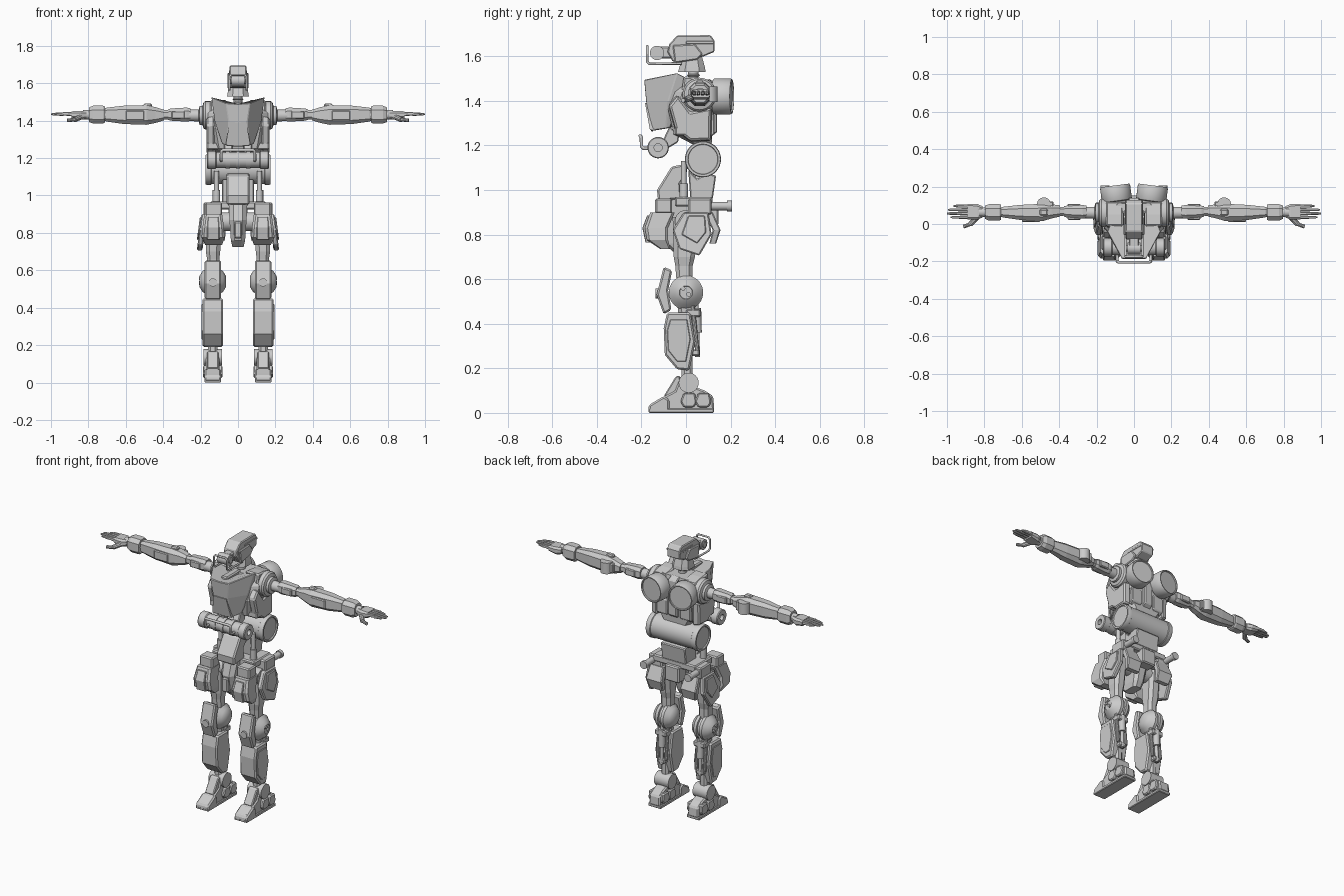
import bpy, bmesh, math
from mathutils import Vector


def finish(bm, name, mirror=False, bevel=0.0, smooth=False):
    bmesh.ops.remove_doubles(bm, verts=bm.verts, dist=1e-5)
    bmesh.ops.recalc_face_normals(bm, faces=bm.faces)
    me = bpy.data.meshes.new(name)
    bm.to_mesh(me)
    bm.free()
    ob = bpy.data.objects.new(name, me)
    bpy.context.collection.objects.link(ob)
    if smooth:
        me.polygons.foreach_set("use_smooth", [True] * len(me.polygons))
        me.set_sharp_from_angle(angle=math.radians(35))
    if bevel:
        b = ob.modifiers.new("bevel", 'BEVEL')
        b.width, b.segments, b.limit_method = bevel, 1, 'ANGLE'
        b.angle_limit = math.radians(40)
    if mirror:
        ob.modifiers.new("mirror", 'MIRROR')
    return ob


def loft(name, rings, mirror=False, bevel=0.0, smooth=False, cap=True):
    bm = bmesh.new()
    vs = [[bm.verts.new(p) for p in r] for r in rings]
    n = len(vs[0])
    for a, b in zip(vs, vs[1:]):
        for i in range(n):
            bm.faces.new((a[i], a[(i + 1) % n], b[(i + 1) % n], b[i]))
    if cap:
        bm.faces.new(vs[0])
        bm.faces.new(vs[-1])
    return finish(bm, name, mirror, bevel, smooth)


# side profile in (y, z) extruded from x0 to x1; the outer face can be inset
def prism(name, prof, x0, x1, mirror=False, bevel=0.005, inset=1.0):
    cy = sum(p[0] for p in prof) / len(prof)
    cz = sum(p[1] for p in prof) / len(prof)
    ring = lambda x, s: [(x, cy + (y - cy) * s, cz + (z - cz) * s) for y, z in prof]
    return loft(name, [ring(x0, 1 if mirror else inset), ring(x1, inset)] if inset == 1 or mirror else
                [ring(x0, inset), ring(x0 * .7, 1), ring(x1 * .7, 1), ring(x1, inset)], mirror, bevel)


# chamfered box sections (h, a0, a1, b0, b1) along x or z
def limb(name, axis, secs, mirror=True, c=0.25, bevel=0.0):
    rings = []
    for h, a0, a1, b0, b1 in secs:
        k = c * min(a1 - a0, b1 - b0)
        pts = [(a0 + k, b0), (a1 - k, b0), (a1, b0 + k), (a1, b1 - k),
               (a1 - k, b1), (a0 + k, b1), (a0, b1 - k), (a0, b0 + k)]
        rings.append([(h, a, b) if axis == 'x' else (a, b, h) for a, b in pts])
    return loft(name, rings, mirror, bevel)


def box(name, x0, x1, y0, y1, z0, z1, mirror=True, bevel=0.007):
    return prism(name, [(y0, z0), (y1, z0), (y1, z1), (y0, z1)], x0, x1, mirror, bevel)


# (radius, height) profile turned about an axis through base
def lathe(name, base, axis, prof, n=32, mirror=True):
    q = Vector(axis).to_track_quat('Z', 'Y')
    base = Vector(base)
    rings = [[base + q @ Vector((r * math.cos(math.tau * i / n), r * math.sin(math.tau * i / n), h))
              for i in range(n)] for r, h in prof]
    return loft(name, rings, mirror, 0, True, cap=prof[0][0] > 0)


def rod(name, a, b, r, mirror=True, n=16):
    d = Vector(b) - Vector(a)
    return lathe(name, a, d, [(0, 0), (r, 0), (r, d.length), (0, d.length)], n, mirror)


def tube(name, pts, r):
    cu = bpy.data.curves.new(name, 'CURVE')
    cu.dimensions, cu.bevel_depth, cu.bevel_resolution, cu.use_fill_caps = '3D', r, 2, True
    s = cu.splines.new('POLY')
    s.points.add(len(pts) - 1)
    for p, co in zip(s.points, pts):
        p.co = (*co, 1)
    bpy.context.collection.objects.link(bpy.data.objects.new(name, cu))


def sym(half):
    return half + [(-x, y, z) for x, y, z in reversed(half) if x > 0]


# head, visor and face guard
prism("head_shell", [(-.075, 1.655), (-.04, 1.693), (.11, 1.695), (.128, 1.67), (.128, 1.62),
                     (.08, 1.6), (-.06, 1.575), (-.083, 1.62)], -.045, .045)
prism("cheek_guard", [(-.05, 1.57), (.05, 1.585), (.075, 1.61), (.04, 1.655), (-.06, 1.65)], .04, .056, True)
box("temple_strip", .044, .049, .0, .125, 1.655, 1.668, bevel=.002)
limb("jaw_collar", 'z', [(1.53, -.058, .058, -.035, .088), (1.55, -.055, .055, -.03, .085),
                         (1.605, -.045, .045, -.015, .07)], False)
box("face_block", -.028, .028, -.125, -.06, 1.59, 1.645, False)
rod("face_sensor", (-.036, -.13, 1.615), (.036, -.13, 1.615), .032, False, 24)
rod("sensor_cap", (.036, -.13, 1.615), (.042, -.13, 1.615), .018)
g = [(.045, -.02, 1.568), (.045, -.165, 1.566), (.045, -.174, 1.575), (.045, -.174, 1.635), (.036, -.174, 1.645)]
tube("face_guard_rail", g + [(-x, y, z) for x, y, z in reversed(g)], .006)
lathe("neck", (0, .033, 1.44), (0, 0, 1), [(0, 0), (.035, 0), (.035, .05), (.024, .055), (.024, .07),
                                           (.029, .075), (.024, .08), (.024, .1), (0, .1)], 20, False)

# torso and chest armour
limb("torso", 'z', [(1.205, -.09, .09, .03, .115), (1.25, -.135, .135, -.055, .118), (1.36, -.16, .16, -.08, .12),
                    (1.44, -.16, .16, -.05, .12), (1.495, -.11, .11, -.02, .11)], False, .2)
loft("chest_plate", [sym(r) for r in (
    [(0, -.155, 1.26), (.06, -.155, 1.265), (.085, -.09, 1.275), (.08, -.07, 1.28), (0, -.06, 1.28)],
    [(0, -.178, 1.39), (.05, -.178, 1.395), (.125, -.08, 1.4), (.12, -.03, 1.4), (0, -.03, 1.4)],
    [(0, -.187, 1.49), (.065, -.187, 1.495), (.143, -.04, 1.527), (.128, 0, 1.505), (0, 0, 1.47)])], bevel=.004)
loft("chest_center_panel", [sym(r) for r in (
    [(0, -.162, 1.27), (.066, -.162, 1.27), (.066, -.14, 1.27), (0, -.14, 1.27)],
    [(0, -.184, 1.39), (.045, -.184, 1.39), (.045, -.16, 1.39), (0, -.16, 1.39)])])
box("throat_guard", -.022, .022, -.14, -.0, 1.46, 1.505, False)
prism("collar_wing", [(-.02, 1.44), (.11, 1.44), (.12, 1.49), (.05, 1.505), (-.01, 1.51)], .06, .15, True, .008)
prism("rib_plate", [(-.08, 1.38), (-.05, 1.27), (.02, 1.215), (.115, 1.22), (.118, 1.37), (.02, 1.35), (-.04, 1.43)],
      .125, .168, True, .008, .93)
box("waist_side_rail", .09, .168, -.05, .06, 1.245, 1.285)
prism("back_spine", [(.1, 1.23), (.14, 1.26), (.14, 1.48), (.1, 1.5)], -.03, .03)
prism("back_panel", [(.1, 1.23), (.128, 1.25), (.128, 1.34), (.1, 1.36)], .045, .12, True)

# paired back drums, splayed slightly outwards
lathe("back_thruster", (.088, .1, 1.42), (.13, 1, 0),
      [(0, 0), (.06, 0), (.06, .02), (.078, .024), (.081, .03), (.081, .1), (.077, .107), (.071, .107), (.069, .1), (0, .1)], 36)

# waist cylinders and handle
lathe("rear_waist_tank", (0, .076, 1.138), (1, 0, 0),
      [(0, -.168), (.066, -.168), (.068, -.175), (.078, -.175), (.081, -.168), (.081, -.145), (.077, -.142), (.077, .142),
       (.081, .145), (.081, .168), (.078, .175), (.068, .175), (.066, .168), (0, .168)], 36, False)
lathe("front_waist_roll", (0, -.125, 1.19), (1, 0, 0),
      [(0, -.13), (.018, -.13), (.018, -.165), (.044, -.165), (.048, -.16), (.048, -.12), (.042, -.115), (.042, .115),
       (.048, .12), (.048, .16), (.044, .165), (.018, .165), (.018, .13), (0, .13)], 28, False)
for x in (-.055, 0, .055):
    rod("roll_band", (x - .012, -.125, 1.19), (x + .012, -.125, 1.19), .046, False, 28)
h = [(.09, -.15, 1.187), (.09, -.19, 1.187), (.09, -.2, 1.195), (.09, -.2, 1.235), (.08, -.205, 1.243)]
tube("waist_handle", h + [(-x, y, z) for x, y, z in reversed(h)], .008)
prism("roll_bracket", [(-.075, 1.285), (-.03, 1.25), (-.035, 1.215), (-.085, 1.185), (-.105, 1.22)], .03, .075, True)

# pelvis
limb("waist_column", 'z', [(.93, -.05, .05, .02, .09), (1.08, -.035, .035, .03, .08), (1.25, -.05, .05, .03, .1)], False)
prism("abdomen_plate", [(-.13, 1.0), (-.065, 1.105), (.01, 1.12), (.0, 1.06), (-.025, 1.03), (-.02, .96), (-.125, .95)],
      -.062, .062, bevel=.008)
prism("pelvis_rear", [(.01, 1.09), (.05, 1.05), (.09, 1.075), (.135, 1.065), (.12, .96), (.02, .95)], -.085, .085)
box("hip_shelf", -.15, .15, -.05, .12, .925, .968, False)
rod("waist_piston", (.115, -.01, .95), (.115, -.01, 1.13), .013)
rod("waist_piston_sleeve", (.115, -.01, .95), (.115, -.01, 1.03), .02)
limb("crotch_guard", 'z', [(.725, -.03, .03, -.06, .04), (.76, -.038, .038, -.1, .06), (.87, -.046, .046, -.125, .09),
                           (.96, -.05, .05, -.1, .1)], False)
box("crotch_insert", -.02, .02, -.135, -.1, .77, .86, False)
rod("hip_joint", (.03, 0, .86), (.17, 0, .86), .05, n=24)
box("tail_block", -.05, .05, .07, .145, .84, .94, False)

# hip pouches, rear bars and skirt armour
box("front_pouch", .085, .175, -.138, -.062, .895, .962)
box("rear_pouch", .09, .185, .01, .115, .89, .962)
rod("hip_bar", (.155, .09, .928), (.155, .19, .928), .019)
rod("hip_bar_tip", (.155, .185, .928), (.155, .206, .928), .024)
limb("front_skirt", 'z', [(.735, .085, .175, -.115, -.07), (.775, .072, .195, -.175, -.08), (.83, .075, .19, -.185, -.08),
                          (.9, .085, .18, -.16, -.05)], c=.12)
limb("front_skirt_panel", 'z', [(.765, .1, .165, -.182, -.15), (.83, .1, .165, -.196, -.16),
                                (.885, .105, .16, -.175, -.15)], c=.1)
loft("side_skirt", [[(x + (.9 - z) * .13, y, z) for y, z in
                     ((-.01, .9), (.1, .9), (.115, .8), (.06, .705), (-.03, .735), (-.06, .82))] for x in (.165, .195)],
     True, .006)
loft("side_skirt_badge_panel", [[(x + (.9 - z) * .13, y, z) for y, z in
                                 ((.01, .885), (.085, .885), (.09, .81), (.05, .76), (-.02, .8))] for x in (.19, .202)],
     True, .004)
limb("rear_skirt", 'z', [(.76, .07, .16, .105, .135), (.82, .065, .175, .12, .155), (.9, .075, .17, .08, .12)], c=.15)

# legs
limb("thigh", 'z', [(.56, .1, .165, -.04, .03), (.66, .1, .165, -.048, .03), (.7, .095, .172, -.055, .04),
                    (.88, .09, .17, -.06, .06)])
lathe("knee_joint", (.135, 0, .54), (1, 0, 0),
      [(0, -.072), (.03, -.07), (.055, -.055), (.07, -.034), (.077, -.028), (.077, -.01), (.066, -.008), (.066, .008),
       (.077, .01), (.077, .028), (.07, .034), (.055, .055), (.03, .07), (.028, .066), (0, .066)], 36)
for y, z in ((-.013, .558), (.012, .532)):
    rod("knee_bolt", (.19, y, z), (.209, y, z), .01, n=12)
prism("knee_cap", [(-.1, .655), (-.062, .64), (-.08, .55), (-.065, .462), (-.1, .442), (-.132, .53)], .09, .178, True, .008)
rod("knee_cap_lamp", (.134, -.1, .535), (.134, -.136, .535), .022)
limb("shin_core", 'z', [(.13, .11, .16, -.02, .03), (.3, .11, .16, -.02, .03), (.5, .1, .17, -.04, .04)])
prism("shin_guard", [(-.085, .45), (.02, .45), (.042, .32), (.015, .19), (-.04, .195), (-.095, .26), (-.1, .38)],
      .08, .19, True, .008)
prism("shin_side_panel", [(-.07, .42), (.005, .42), (.02, .33), (.0, .23), (-.04, .23), (-.08, .28), (-.085, .37)],
      .185, .194, True, .003)
rod("calf_piston", (.135, .045, .5), (.135, .052, .25), .011)
rod("calf_cylinder", (.135, .047, .47), (.135, .05, .36), .021)
for x in (.105, .165):
    rod("calf_hose", (x, .03, .48), (x, .05, .28), .01, n=10)
box("calf_clamp", .095, .175, .0, .065, .43, .465, bevel=.006)
box("calf_foot", .11, .16, .01, .06, .255, .285, bevel=.006)

# feet
rod("ankle_joint", (.085, .012, .135), (.185, .012, .135), .045, n=24)
prism("foot", [(-.165, .012), (-.16, .04), (-.05, .1), (-.03, .15), (.03, .12), (.085, .1), (.122, .075), (.127, .012)],
      .098, .172, True, .008)
box("sole", .09, .18, -.168, .125, 0, .02, bevel=.004)
prism("toe_cap", [(-.17, .005), (-.167, .035), (-.1, .075), (-.075, .06), (-.075, .005)], .09, .18, True, .008)
for y in (.01, .075):
    prism("foot_pad", [(y - .035, .05), (y - .02, .025), (y + .025, .025), (y + .038, .045), (y + .03, .09), (y - .02, .09)],
          .082, .188, True, .006)
prism("instep_plate", [(-.1, .075), (-.045, .165), (-.025, .165), (-.03, .08)], .105, .165, True)

# shoulders and arms
lathe("shoulder_joint", (.14, .06, 1.428), (1, 0, 0),
      [(0, 0), (.07, 0), (.076, .008), (.076, .035), (.068, .045), (.05, .05), (.05, .065), (.032, .07), (.03, .13), (0, .13)], 28)
limb("upper_arm", 'x', [(.255, .032, .098, 1.398, 1.466), (.275, .028, .102, 1.395, 1.47), (.36, .035, .098, 1.4, 1.465),
                        (.375, .04, .095, 1.405, 1.46)])
box("upper_arm_panel", .285, .355, .022, .108, 1.41, 1.452, bevel=.005)
limb("elbow_link", 'x', [(.36, .045, .09, 1.408, 1.455), (.46, .04, .095, 1.405, 1.46)])
limb("forearm", 'x', [(.395, .04, .1, 1.402, 1.458), (.44, .03, .105, 1.388, 1.472), (.49, .015, .108, 1.378, 1.483),
                      (.61, .022, .102, 1.382, 1.48), (.7, .035, .092, 1.395, 1.47), (.715, .04, .088, 1.4, 1.465)])
prism("elbow_mount", [(.08, 1.4), (.12, 1.4), (.12, 1.46), (.08, 1.46)], .43, .51, True)
rod("elbow_disc", (.482, .105, 1.395), (.482, .105, 1.465), .037, n=24)
box("forearm_ridge", .46, .505, .045, .08, 1.45, 1.492)
box("forearm_panel", .5, .6, .012, .05, 1.4, 1.455, bevel=.005)
rod("wrist_pin", (.69, .063, 1.432), (.83, .063, 1.432), .026)
limb("wrist_cuff", 'x', [(.712, .022, .104, 1.39, 1.476), (.722, .018, .106, 1.385, 1.48), (.775, .018, .106, 1.385, 1.48),
                         (.797, .028, .098, 1.393, 1.47)])

# hands
limb("palm", 'x', [(.81, .035, .095, 1.41, 1.45), (.84, .022, .108, 1.405, 1.452), (.89, .025, .108, 1.415, 1.45)])
for i in range(4):
    y, tip = .036 + .02 * i, (.98, 1.0, .995, .965)[i]
    limb("finger_base", 'x', [(.88, y - .009, y + .009, 1.423, 1.446), (.935, y - .008, y + .008, 1.428, 1.447)])
    limb("finger_tip", 'x', [(.932, y - .008, y + .008, 1.425, 1.444), (tip - .015, y - .007, y + .007, 1.428, 1.442),
                             (tip, y - .004, y + .004, 1.43, 1.438)])
rod("thumb_base", (.84, .035, 1.42), (.875, -.002, 1.405), .014, n=10)
rod("thumb_tip", (.872, 0, 1.405), (.912, -.014, 1.402), .01, n=10)
